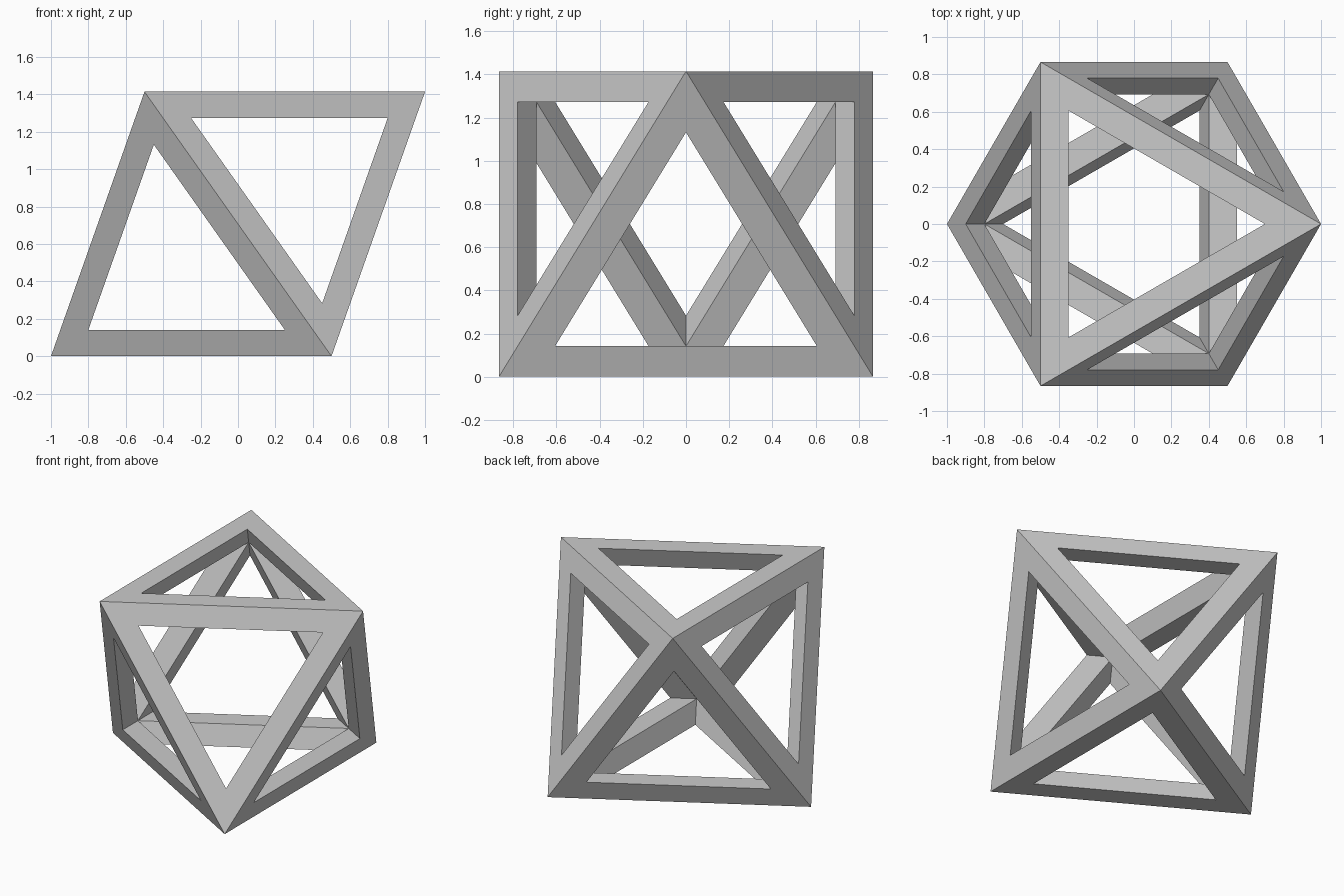
import bpy, bmesh, math
from mathutils import Vector

cube = bpy.data.objects.get("Cube")
if cube:
    bpy.data.objects.remove(cube, do_unlink=True)

HEIGHT = math.sqrt(2)      # distance between the two level triangles
WINDOW = 0.7               # size of each triangular opening within its face
CORE = 0.8                 # size of the inner octahedron
CENTRE = Vector((0, 0, HEIGHT / 2))

# Regular octahedron lying on one face: two opposed triangles
corners = []
for i in range(6):
    angle = i * math.pi / 3
    corners.append(Vector((math.cos(angle), math.sin(angle),
                           HEIGHT if i % 2 == 0 else 0)))
solid = bmesh.new()
for c in corners:
    solid.verts.new(c)
bmesh.ops.convex_hull(solid, input=solid.verts[:])
solid.verts.index_update()
solid.faces.ensure_lookup_table()

# Open frame: a flat border on each face, then walls down to the core edges
frame = bmesh.new()
outer = [frame.verts.new(v.co) for v in solid.verts]
inner = [frame.verts.new(CENTRE.lerp(v.co, CORE)) for v in solid.verts]
for face in solid.faces:
    middle = face.calc_center_median()
    ids = [v.index for v in face.verts]
    rim = [frame.verts.new(middle.lerp(v.co, WINDOW)) for v in face.verts]
    for k, a in enumerate(ids):
        n = (k + 1) % len(ids)
        b = ids[n]
        frame.faces.new((outer[a], outer[b], rim[n], rim[k]))
        frame.faces.new((rim[k], rim[n], inner[b], inner[a]))
bmesh.ops.recalc_face_normals(frame, faces=frame.faces[:])

mesh = bpy.data.meshes.new("octahedron_frame")
frame.to_mesh(mesh)
frame.free()
solid.free()

# Plain grey finish
grey = bpy.data.materials.new("light_grey")
grey.use_nodes = True
colour = (0.6, 0.6, 0.6, 1)
grey.diffuse_color = colour
grey.node_tree.nodes["Principled BSDF"].inputs["Base Color"].default_value = colour
mesh.materials.append(grey)

obj = bpy.data.objects.new("octahedron_frame", mesh)
bpy.context.collection.objects.link(obj)
